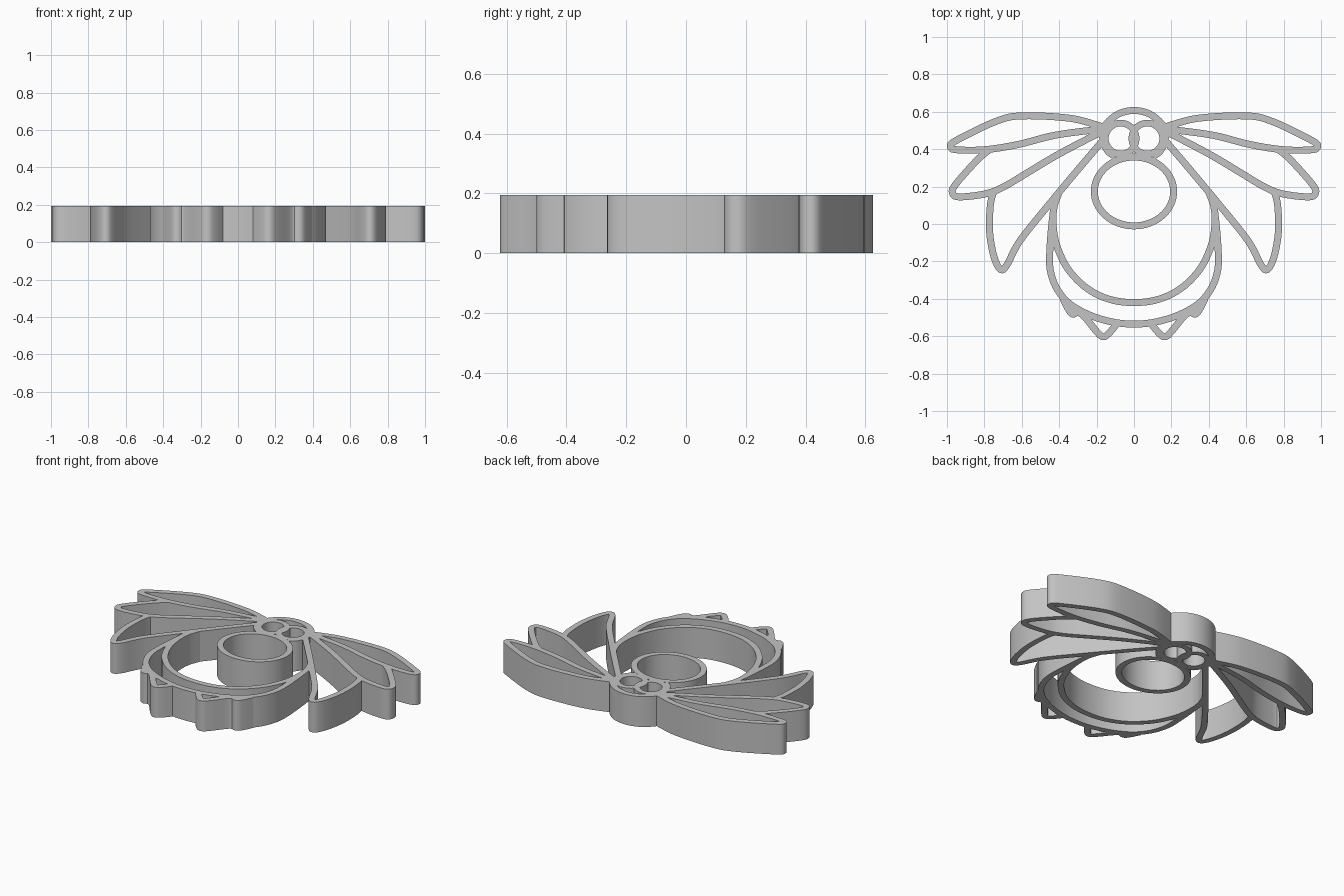
import bpy
import bmesh
import math
from mathutils import Vector

HEIGHT = 0.195
WALL = 0.037

cube = bpy.data.objects.get("Cube")
if cube:
    bpy.data.objects.remove(cube, do_unlink=True)

grey = bpy.data.materials.new("plain grey")
grey.use_nodes = True
grey.diffuse_color = (0.55, 0.55, 0.55, 1)
grey.node_tree.nodes["Principled BSDF"].inputs["Base Color"].default_value = grey.diffuse_color


def smooth_path(points, closed, steps=6):
    """Run a Catmull-Rom curve through the points."""
    pts = [Vector(p) for p in points]
    n = len(pts)

    def at(i):
        return pts[i % n] if closed else pts[max(0, min(n - 1, i))]

    path = []
    for i in range(n if closed else n - 1):
        a, b, c, d = (at(i + k) for k in (-1, 0, 1, 2))
        for s in range(steps):
            t = s / steps
            path.append(b + 0.5 * t * ((c - a) + t * ((2 * a - 5 * b + 4 * c - d)
                                                      + t * (3 * (b - c) + d - a))))
    if not closed:
        path.append(pts[-1])
    return path


def wall(name, path, closed=False, mirror=False, width=WALL):
    """Raise an upright wall of even width along a flat path."""
    n = len(path)
    bm = bmesh.new()
    rows = []
    for i, p in enumerate(path):
        before = path[i - 1] if closed or i else p
        after = path[(i + 1) % n] if closed or i < n - 1 else p
        along = (after - before).normalized()
        side = Vector((-along.y, along.x)) * width / 2
        rows.append([bm.verts.new((*(p + side), 0)), bm.verts.new((*(p - side), 0))])
    for i in range(n if closed else n - 1):
        (a, b), (c, d) = rows[i], rows[(i + 1) % n]
        bm.faces.new((a, b, d, c))
    raised = bmesh.ops.extrude_face_region(bm, geom=bm.faces[:], use_keep_orig=True)
    top = [v for v in raised["geom"] if isinstance(v, bmesh.types.BMVert)]
    bmesh.ops.translate(bm, verts=top, vec=(0, 0, HEIGHT))
    bmesh.ops.recalc_face_normals(bm, faces=bm.faces[:])
    mesh = bpy.data.meshes.new(name)
    bm.to_mesh(mesh)
    bm.free()
    mesh.materials.append(grey)
    obj = bpy.data.objects.new(name, mesh)
    bpy.context.collection.objects.link(obj)
    bpy.ops.object.select_all(action="DESELECT")
    obj.select_set(True)
    bpy.context.view_layer.objects.active = obj
    bpy.ops.object.shade_smooth_by_angle(angle=math.radians(35))
    if mirror:
        mod = obj.modifiers.new("Mirror", "MIRROR")
        mod.use_mirror_merge = False
    return obj


def ellipse(x, y, rx, ry, count=64):
    turns = [math.tau * i / count for i in range(count)]
    return [Vector((x + rx * math.cos(t), y + ry * math.sin(t))) for t in turns]


def both_sides(half):
    """Continue a half path, ending on the centre line, across to the other side."""
    return half + [(-x, y) for x, y in reversed(half[:-1])]


# Belly ring and eyes
wall("belly_ring", ellipse(0, 0.174, 0.212, 0.184), closed=True)
wall("eye_rings", ellipse(-0.071, 0.457, 0.0825, 0.0825, 48), closed=True, mirror=True, width=0.035)

# Head rim
head = [(-0.1, 0.36), (-0.14, 0.39), (-0.163, 0.44), (-0.168, 0.5),
        (-0.135, 0.55), (-0.075, 0.592), (0, 0.607)]
wall("head_rim", smooth_path(both_sides(head), False))

# Wings: the middle and lower ones share a wall with the wing above
upper = [(-0.17, 0.52), (-0.34, 0.565), (-0.6, 0.578), (-0.74, 0.548), (-0.95, 0.447),
         (-0.981, 0.415), (-0.95, 0.397), (-0.8, 0.397), (-0.62, 0.425), (-0.42, 0.475),
         (-0.18, 0.507)]
wall("upper_wings", smooth_path(upper, False), mirror=True)

middle = [(-0.77, 0.4), (-0.84, 0.34), (-0.955, 0.21), (-0.97, 0.165), (-0.935, 0.145),
          (-0.8, 0.16), (-0.7, 0.197), (-0.56, 0.28), (-0.4, 0.375), (-0.18, 0.49)]
wall("middle_wings", smooth_path(middle, False), mirror=True)

lower = [(-0.75, 0.175), (-0.768, 0.1), (-0.772, -0.04), (-0.75, -0.17), (-0.715, -0.242),
         (-0.68, -0.22), (-0.61, -0.09), (-0.45, 0.11), (-0.3, 0.29), (-0.155, 0.46)]
wall("lower_wings", smooth_path(lower, False), mirror=True)

# Body: an inner and an outer rim that part below the wings
inner = [(-0.4, 0.17), (-0.43, 0.08), (-0.43, -0.03), (-0.408, -0.13), (-0.35, -0.245),
         (-0.25, -0.345), (-0.13, -0.403), (0, -0.42)]
wall("body_inner_rim", smooth_path(both_sides(inner), False))

outer = [(-0.42, 0.14), (-0.437, 0.02), (-0.45, -0.14), (-0.447, -0.25), (-0.41, -0.35),
         (-0.34, -0.43), (-0.23, -0.49), (-0.11, -0.525), (0, -0.535)]
wall("body_outer_rim", smooth_path(both_sides(outer), False))

# Tail tufts
tuft = [(-0.38, -0.4), (-0.335, -0.478), (-0.3, -0.473), (-0.265, -0.495), (-0.2, -0.575),
        (-0.165, -0.603), (-0.13, -0.58), (-0.09, -0.53)]
wall("tail_tufts", smooth_path(tuft, False), mirror=True)
